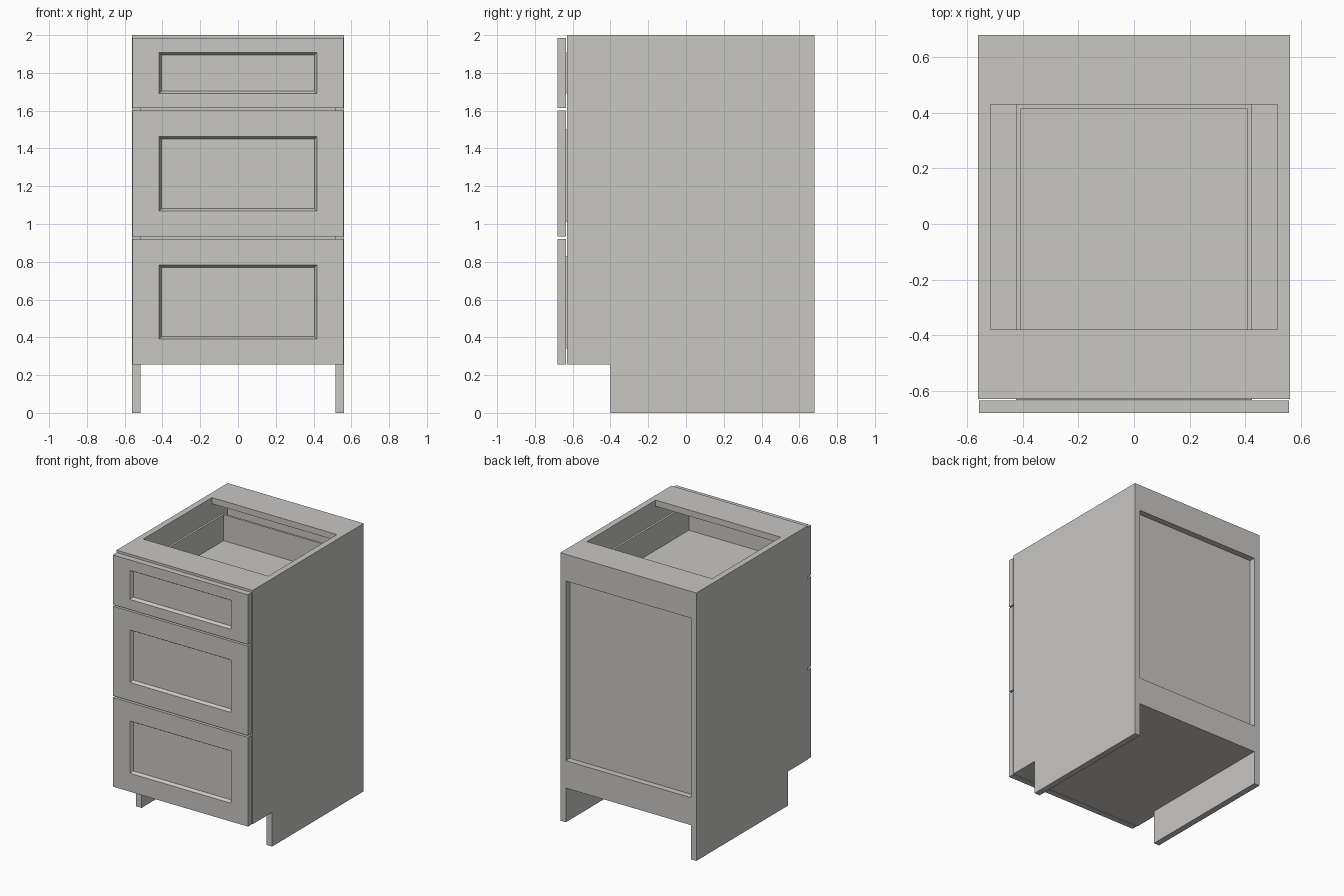
import bpy, bmesh

if "Cube" in bpy.data.objects:
    bpy.data.objects.remove(bpy.data.objects["Cube"])

grey = bpy.data.materials.new("warm grey paint")
grey.diffuse_color = (0.58, 0.57, 0.55, 1)
grey.use_nodes = True
grey.node_tree.nodes["Principled BSDF"].inputs["Base Color"].default_value = grey.diffuse_color

W, D, T = 0.562, 0.68, 0.046      # half width, half depth, board thickness
IN = W - T                        # inner face of the side panels
FRONT = -0.63                     # front edge of the carcass


def finish(bm, name):
    bmesh.ops.recalc_face_normals(bm, faces=bm.faces)
    me = bpy.data.meshes.new(name)
    bm.to_mesh(me)
    bm.free()
    me.materials.append(grey)
    ob = bpy.data.objects.new(name, me)
    bpy.context.collection.objects.link(ob)
    return ob


def add_box(bm, x0, x1, y0, y1, z0, z1):
    vs = bmesh.ops.create_cube(bm, size=1)["verts"]
    for v in vs:
        v.co = (x1 if v.co.x > 0 else x0, y1 if v.co.y > 0 else y0, z1 if v.co.z > 0 else z0)


def board(name, *dims):
    bm = bmesh.new()
    add_box(bm, *dims)
    return finish(bm, name)


# Side panels with toe notch
profile = [(D, 0), (D, 2), (FRONT, 2), (FRONT, 0.255), (-0.40, 0.255), (-0.40, 0)]
for side, label in ((-1, "left"), (1, "right")):
    bm = bmesh.new()
    face = bm.faces.new([bm.verts.new((side * IN, y, z)) for y, z in profile])
    ext = bmesh.ops.extrude_face_region(bm, geom=[face])["geom"]
    for v in ext:
        if isinstance(v, bmesh.types.BMVert):
            v.co.x = side * W
    finish(bm, label + "_side_panel")

# Bottom, top stretchers, back rails and recessed back panel
board("bottom_panel", -IN, IN, FRONT, D, 0.255, 0.30)
board("front_stretcher", -IN, IN, FRONT, -0.38, 2 - T, 2)
board("back_stretcher", -IN, IN, 0.43, D, 2 - T, 2)
board("upper_back_rail", -IN, IN, D - T, D, 1.80, 2 - T)
board("lower_back_rail", -IN, IN, D - T, D, 0.30, 0.46)
board("back_panel", -IN, IN, D - T - 0.02, D - T, 0.30, 2 - T)


def drawer_front(name, z0, z1, p0, p1):
    """Slab with a bevelled recessed panel."""
    bm = bmesh.new()
    b, deep, hw, px = 0.013, 0.022, 0.558, 0.417
    rings = []
    for hx, lo, hi, y in ((hw, z0, z1, -0.635), (hw, z0, z1, -D), (px, p0, p1, -D),
                          (px - b, p0 + b, p1 - b, -D + deep)):
        rings.append([bm.verts.new((x, y, z)) for x, z in ((-hx, lo), (hx, lo), (hx, hi), (-hx, hi))])
    for a, c in zip(rings, rings[1:]):
        for i in range(4):
            j = (i + 1) % 4
            bm.faces.new((a[i], a[j], c[j], c[i]))
    bm.faces.new(rings[0])
    bm.faces.new(rings[-1])
    finish(bm, name)


def drawer_box(name, z0, z1):
    """Open box: two sides, front, back and floor."""
    bm = bmesh.new()
    o, t, y0, y1 = 0.425, 0.016, -0.634, 0.43
    add_box(bm, -o, -o + t, y0, y1, z0, z1)
    add_box(bm, o - t, o, y0, y1, z0, z1)
    add_box(bm, -o + t, o - t, y1 - t, y1, z0, z1)
    add_box(bm, -o + t, o - t, y0, y0 + t, z0, z1)
    add_box(bm, -o + t, o - t, y0 + t, y1 - t, z0 + 0.005, z0 + 0.023)
    finish(bm, name)


# Drawers: front bottom/top, recess bottom/top, box bottom/top
for label, z0, z1, p0, p1, b0, b1 in (
        ("lower", 0.255, 0.921, 0.392, 0.782, 0.34, 0.83),
        ("middle", 0.934, 1.602, 1.070, 1.462, 1.01, 1.50),
        ("upper", 1.614, 1.985, 1.690, 1.907, 1.69, 1.907)):
    drawer_front(label + "_drawer_front", z0, z1, p0, p1)
    drawer_box(label + "_drawer_box", b0, b1)
